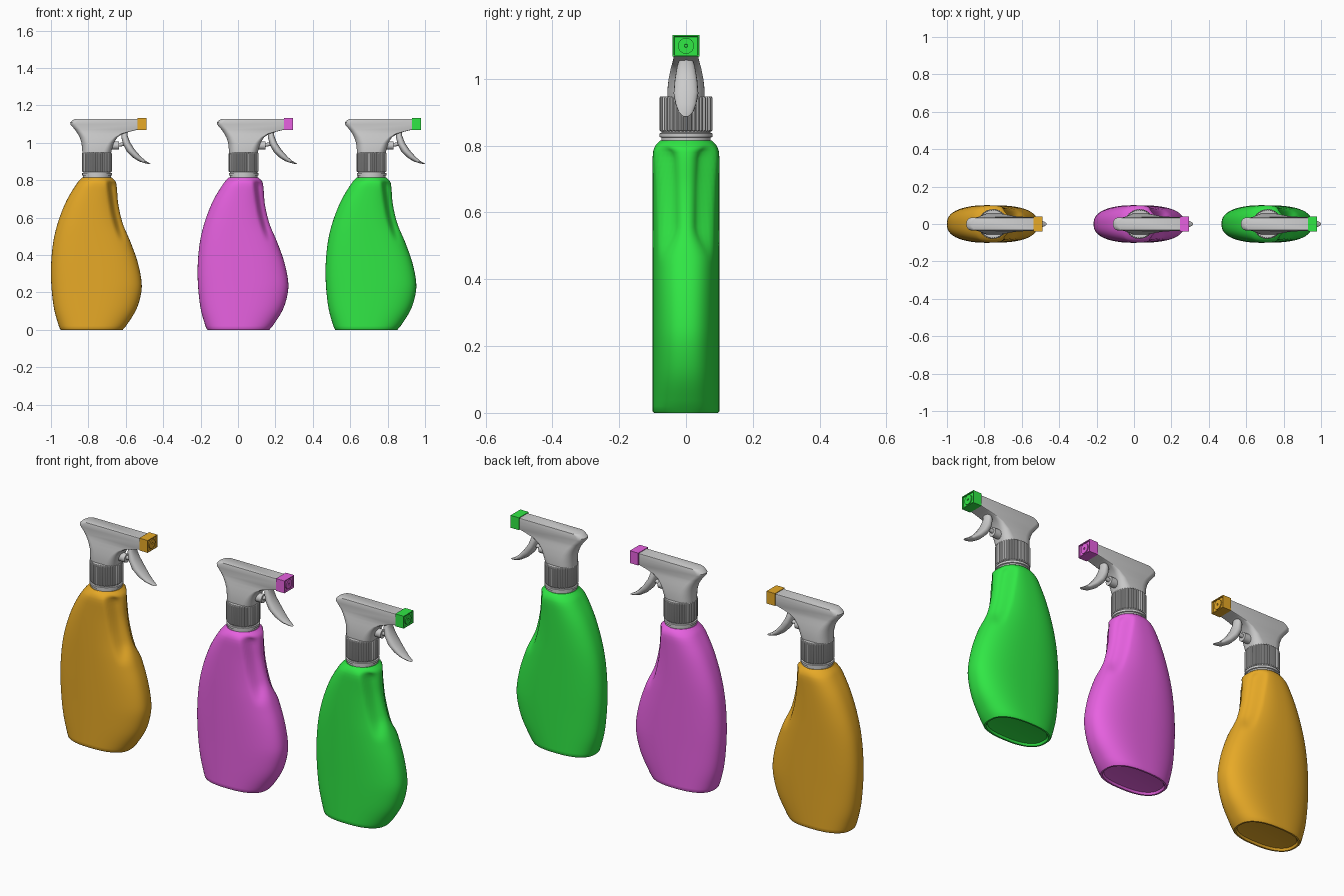
import bpy, bmesh
from math import sin, cos, pi, copysign

if "Cube" in bpy.data.objects:
    bpy.data.objects.remove(bpy.data.objects["Cube"])


def finish(name, bm, loc, mat=None, angle=35):
    bmesh.ops.recalc_face_normals(bm, faces=bm.faces)
    me = bpy.data.meshes.new(name)
    bm.to_mesh(me)
    bm.free()
    ob = bpy.data.objects.new(name, me)
    bpy.context.collection.objects.link(ob)
    ob.location = loc
    if mat:
        me.materials.append(mat)
    bpy.ops.object.select_all(action='DESELECT')
    ob.select_set(True)
    bpy.context.view_layer.objects.active = ob
    bpy.ops.object.shade_smooth_by_angle(angle=angle * pi / 180)
    return ob


def loft(name, rings, loc, mat=None, angle=35):
    """Skin a list of equal-length closed rings and cap both ends."""
    bm = bmesh.new()
    rows = [[bm.verts.new(p) for p in r] for r in rings]
    n = len(rows[0])
    for a, b in zip(rows, rows[1:]):
        for i in range(n):
            j = (i + 1) % n
            bm.faces.new((a[i], a[j], b[j], b[i]))
    bm.faces.new(rows[0])
    bm.faces.new(rows[-1])
    return finish(name, bm, loc, mat, angle)


def spline(keys, z):
    """Smooth interpolation of (z, value) keys."""
    n = len(keys)
    i = max(k for k in range(n - 1) if keys[k][0] <= z or k == 0)

    def slope(k):
        a, b = keys[max(k - 1, 0)], keys[min(k + 1, n - 1)]
        return (b[1] - a[1]) / (b[0] - a[0])
    (z0, v0), (z1, v1) = keys[i], keys[i + 1]
    h = z1 - z0
    t = (z - z0) / h
    return (v0 * (1 + 2 * t) * (1 - t) ** 2 + slope(i) * h * t * (1 - t) ** 2
            + v1 * t * t * (3 - 2 * t) + slope(i + 1) * h * t * t * (t - 1))


def step(a, b, x):
    t = min(max((x - a) / (b - a), 0), 1)
    return t * t * (3 - 2 * t)


LEFT = [(0, -.198), (.1, -.227), (.2, -.241), (.3, -.246), (.4, -.242), (.5, -.228),
        (.6, -.2), (.7, -.158), (.79, -.102), (.815, -.078)]
RIGHT = [(0, .142), (.1, .206), (.18, .233), (.25, .239), (.36, .218), (.47, .179),
         (.565, .139), (.67, .114), (.77, .105), (.795, .098), (.815, .077)]
DEPTH = [(0, .1), (.4, .1), (.765, .1), (.788, .097), (.804, .089), (.815, .077)]
CREASE = [(0, .2), (.45, .125), (.49, .112), (.62, .075), (.8, .048), (.82, .045)]


def body_ring(z, inset=0, lift=None):
    xl, xr = spline(LEFT, z) + inset, spline(RIGHT, z) - inset
    hy, xb = spline(DEPTH, z) - inset, spline(CREASE, z)
    cx, a = (xl + xr) / 2, (xr - xl) / 2
    e = 2 / (2.5 - .5 * step(.77, .815, z))
    grip = .5 * step(.455, .56, z) * (1 - step(.77, .812, z))
    ring = []
    for i in range(80):
        c, s = cos(2 * pi * i / 80), sin(2 * pi * i / 80)
        x = cx + a * copysign(abs(c) ** e, c)
        y = hy * copysign(abs(s) ** e, s)
        y *= 1 - grip * step(xb - .005, xb + .03, x)
        ring.append((x, y, z if lift is None else lift))
    return ring


def round_rect(z, xl, xr, hy, rl, rr):
    pts = []
    for cx, sy, r, a0 in ((xr - rr, 1, rr, 0), (xl + rl, 1, rl, 90),
                          (xl + rl, -1, rl, 180), (xr - rr, -1, rr, 270)):
        for k in range(7):
            a = (a0 + k * 15) * pi / 180
            pts.append((cx + r * cos(a), sy * (hy - r) + r * sin(a), z))
    return pts


def circle(r, z, n=48):
    return [(r * cos(2 * pi * i / n), r * sin(2 * pi * i / n), z) for i in range(n)]


def ribbed(r, z, depth=.004, n=40):
    # four points per rib: two out, two in
    return [((r - depth * (i % 4 > 1)) * cos(pi * i / (2 * n)),
             (r - depth * (i % 4 > 1)) * sin(pi * i / (2 * n)), z) for i in range(4 * n)]


def x_circle(r, x, y, z, n=32):
    return [(x, y + r * cos(2 * pi * i / n), z + r * sin(2 * pi * i / n)) for i in range(n)]


def spray_bottle(tag, x0, color):
    loc = (x0, 0, 0)
    mat = bpy.data.materials.new(tag + "_plastic")
    mat.diffuse_color = color
    mat.use_nodes = True
    mat.node_tree.nodes["Principled BSDF"].inputs["Base Color"].default_value = mat.diffuse_color

    # Bottle body with recessed base, finger grip dents and round shoulder
    rings = [body_ring(0, .03, .012), body_ring(0, .018, .010), body_ring(0, .012, 0),
             body_ring(0, .004, 0), body_ring(0, 0, .005)]
    rings += [body_ring(.02 + .76 * i / 44) for i in range(45)]
    rings += [body_ring(z) for z in (.787, .794, .8, .806, .811, .815)]
    loft(tag + "_bottle_body", rings, loc, mat, 40)

    # Neck and its lower flange
    loft(tag + "_neck", [circle(.074, .81), circle(.074, .824), circle(.079, .826),
                         circle(.079, .837), circle(.073, .839), circle(.073, .85)], loc)

    # Ribbed screw collar
    loft(tag + "_collar", [ribbed(.076, .843), ribbed(.08, .847), ribbed(.08, .942),
                           ribbed(.077, .947)], loc, None, 25)

    # Sprayer head flaring from the collar to the long flat top
    head = [(.94, -.078, .074, .056, .05, .045), (.965, -.079, .08, .056, .05, .04),
            (1.0, -.083, .09, .052, .048, .03), (1.03, -.093, .11, .046, .042, .02),
            (1.048, -.103, .138, .041, .038, .012), (1.06, -.111, .178, .038, .035, .007),
            (1.07, -.118, .218, .036, .033, .004), (1.098, -.142, .218, .035, .032, .004),
            (1.108, -.143, .218, .035, .032, .004), (1.12, -.131, .218, .034, .032, .004),
            (1.126, -.120, .218, .033, .031, .004), (1.128, -.113, .218, .030, .028, .003)]
    loft(tag + "_sprayer_head", [round_rect(*h) for h in head], loc)

    # Nozzle cap: box with a recessed front
    bm = bmesh.new()
    bmesh.ops.create_cube(bm, size=1)
    for v in bm.verts:
        v.co = (.24 + v.co.x * .048, v.co.y * .08, 1.099 + v.co.z * .064)
    front = max(bm.faces, key=lambda f: f.calc_center_median().x)
    bmesh.ops.inset_region(bm, faces=[front], thickness=.006)
    bmesh.ops.inset_region(bm, faces=[front], thickness=.001, depth=-.006)
    finish(tag + "_nozzle_cap", bm, loc, mat)

    # Round spray outlet with a small hole
    loft(tag + "_spray_outlet", [x_circle(r, x, 0, 1.099) for r, x in
         ((.024, .25), (.024, .263), (.005, .263), (.004, .256))], loc, mat)

    # Curved trigger: outer x,z, inner x,z, half width
    rows = [(.165, 1.068, .135, 1.062, .018), (.163, 1.04, .130, 1.03, .027),
            (.178, 1.0, .140, .99, .034), (.203, .962, .160, .952, .037),
            (.235, .925, .190, .922, .031), (.262, .902, .225, .900, .022),
            (.281, .891, .262, .889, .013), (.286, .888, .280, .886, .006)]
    rings = []
    for ox, oz, ix, iz, w in rows:
        ring = []
        for i in range(20):
            c, s = cos(2 * pi * i / 20), sin(2 * pi * i / 20)
            c = copysign(abs(c) ** .8, c)
            ring.append(((ox + ix) / 2 + (ox - ix) / 2 * c, w * s,
                         (oz + iz) / 2 + (oz - iz) / 2 * c))
        rings.append(ring)
    loft(tag + "_trigger", rings, loc, None, 45)

    # Pump barrel and plunger rod behind the trigger
    loft(tag + "_pump_barrel", [x_circle(.022, .05, 0, .985, 24),
                                x_circle(.022, .118, 0, .985, 24)], loc)
    loft(tag + "_plunger_rod", [x_circle(.010, .11, 0, .987, 16),
                                x_circle(.010, .155, 0, .995, 16)], loc)


for tag, x0, color in (("orange", -.754, (.80, .40, .02, 1)),
                       ("magenta", .030, (.80, .12, .75, 1)),
                       ("green", .714, (.03, .80, .06, 1))):
    spray_bottle(tag, x0, color)
